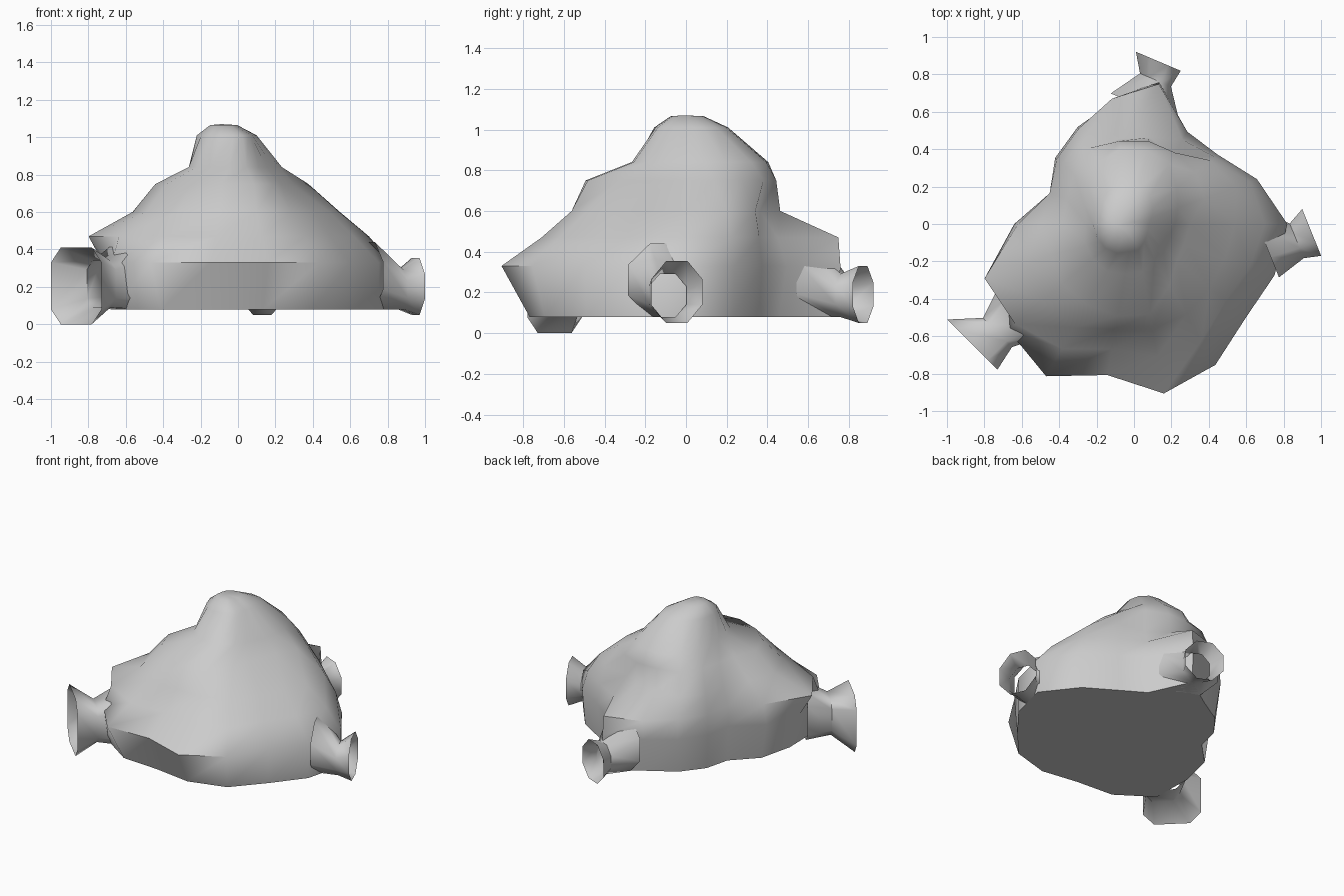
import bpy, bmesh
from math import sin, cos, radians, pi, copysign
from mathutils import Vector

if "Cube" in bpy.data.objects:
    bpy.data.objects.remove(bpy.data.objects["Cube"])


def finish(bm, name, angle):
    bmesh.ops.recalc_face_normals(bm, faces=bm.faces)
    mesh = bpy.data.meshes.new(name)
    bm.to_mesh(mesh)
    bm.free()
    ob = bpy.data.objects.new(name, mesh)
    bpy.context.collection.objects.link(ob)
    bpy.ops.object.select_all(action='DESELECT')
    ob.select_set(True)
    bpy.context.view_layer.objects.active = ob
    bpy.ops.object.shade_smooth_by_angle(angle=radians(angle))
    return ob


def loft(bm, rings):
    loops = [[bm.verts.new(p) for p in ring] for ring in rings]
    for a, b in zip(loops, loops[1:]):
        n = len(a)
        for i in range(n):
            j = (i + 1) % n
            bm.faces.new((a[i], a[j], b[j], b[i]))
    return loops


# Rock mound: height, then radii every 20 degrees from +x
contours = {
    0.08: (.82, .68, .56, .53, .76, .60, .56, .52, .47, .60, .70, .85, .82, .74, .78, .80, .76, .80),
    0.33: (.82, .70, .58, .57, .77, .66, .60, .55, .48, .64, .77, .88, .94, .82, .92, .87, .78, .80),
    0.47: (.70, .66, .56, .52, .76, .68, .59, .54, .48, .62, .85, .83, .77, .68, .72, .72, .64, .66),
    0.60: (.54, .58, .53, .42, .47, .46, .53, .50, .42, .50, .60, .64, .64, .57, .57, .56, .53, .52),
    0.75: (.30, .40, .43, .44, .45, .45, .47, .42, .38, .38, .47, .50, .50, .50, .49, .38, .30, .29),
    0.84: (.22, .25, .30, .37, .40, .41, .38, .32, .28, .26, .28, .29, .29, .27, .26, .22, .20, .20),
    1.01: (.08, .10, .13, .17, .20, .21, .22, .23, .22, .22, .21, .20, .18, .15, .14, .11, .09, .08),
}
rings = [[Vector((r * cos(radians(20 * i)), r * sin(radians(20 * i)), z))
          for i, r in enumerate(radii)] for z, radii in contours.items()]
peak = Vector((-0.09, -0.01, 1.07))
rings.append([Vector((*(peak.xy + (p.xy - peak.xy) * 0.45), 1.065)) for p in rings[-1]])
bm = bmesh.new()
loops = loft(bm, rings)
bm.faces.new(loops[0])
tip = bm.verts.new(peak)
top = loops[-1]
for i in range(len(top)):
    bm.faces.new((top[i], top[(i + 1) % len(top)], tip))
finish(bm, "rock_mound", 55)


# Flared tunnel mouths: sections are (x, y, half width, bottom, top)
def tunnel_mouth(name, heading, square, sections):
    a = radians(heading)
    side = Vector((-sin(a), cos(a), 0))
    rings = []
    for x, y, w, lo, hi in sections:
        ring = []
        for k in range(8):
            t = pi / 8 + k * pi / 4
            c, s = [copysign(min(1, (abs(v) / cos(pi / 8)) ** square), v) for v in (cos(t), sin(t))]
            ring.append(Vector((x, y, (lo + hi) / 2 + s * (hi - lo) / 2)) + side * c * w)
        rings.append(ring)
    bm = bmesh.new()
    loft(bm, rings)
    finish(bm, name, 60)


tunnel_mouth("right_tunnel_mouth", 22, 1.0, [
    (.70, -.10, .20, .08, .44), (.87, -.09, .10, .08, .29), (.95, -.045, .135, .05, .355)])
tunnel_mouth("back_tunnel_mouth", 67, 1.0, [
    (.06, .62, .20, .08, .47), (.115, .77, .09, .08, .29), (.13, .87, .13, .05, .33)])
tunnel_mouth("left_tunnel_mouth", 225, 0.55, [
    (-.60, -.47, .18, .08, .42), (-.73, -.58, .11, .09, .34), (-.865, -.645, .19, 0, .41)])
